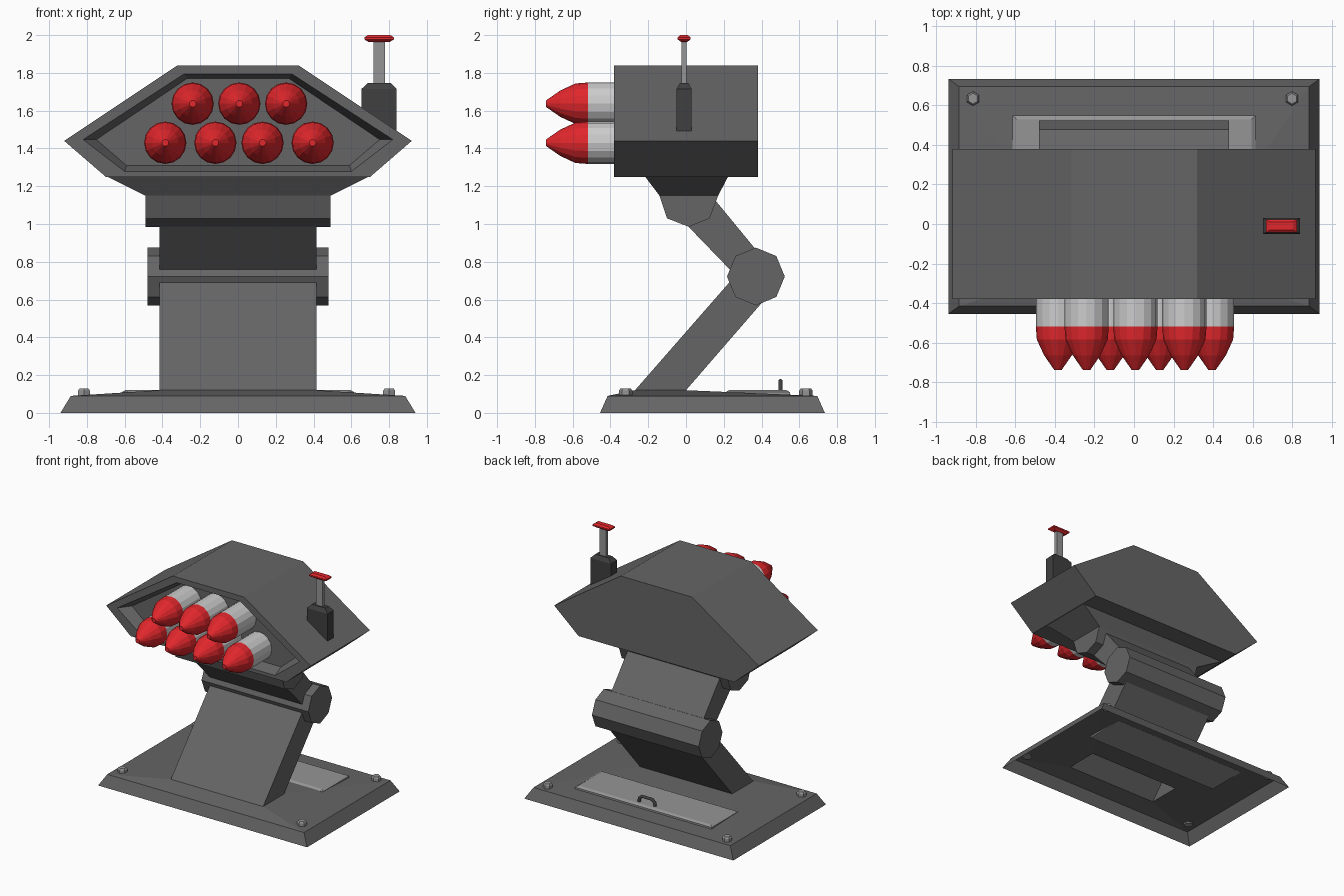
import bpy, bmesh
from math import sin, cos, pi

if "Cube" in bpy.data.objects:
    bpy.data.objects.remove(bpy.data.objects["Cube"])


def material(name, rgb):
    m = bpy.data.materials.new(name)
    m.diffuse_color = (*rgb, 1)
    m.use_nodes = True
    m.node_tree.nodes["Principled BSDF"].inputs["Base Color"].default_value = m.diffuse_color
    return m


RED = material("red", (0.75, 0.02, 0.025))
WHITE = material("light_grey", (0.7, 0.7, 0.7))
BODY = material("body_grey", (0.13, 0.13, 0.13))
DARK = material("dark_grey", (0.05, 0.05, 0.05))
TRIM = material("trim_grey", (0.3, 0.3, 0.3))


def loft(name, rings, mat=BODY, caps=(True, True)):
    """Skin a list of equal-sized point rings, optionally closing the ends."""
    bm = bmesh.new()
    vs = [[bm.verts.new(p) for p in r] for r in rings]
    n = len(vs[0])
    for a, b in zip(vs, vs[1:]):
        for i in range(n):
            j = (i + 1) % n
            bm.faces.new((a[i], a[j], b[j], b[i]))
    if caps[0]:
        bm.faces.new(vs[0][::-1])
    if caps[1]:
        bm.faces.new(vs[-1])
    bmesh.ops.recalc_face_normals(bm, faces=bm.faces)
    me = bpy.data.meshes.new(name)
    bm.to_mesh(me)
    bm.free()
    me.materials.append(mat)
    ob = bpy.data.objects.new(name, me)
    bpy.context.collection.objects.link(ob)
    return ob


def rect(x0, x1, y0, y1, z):
    return [(x0, y0, z), (x1, y0, z), (x1, y1, z), (x0, y1, z)]


def box_ring(cx, cy, hx, hy, z):
    return rect(cx - hx, cx + hx, cy - hy, cy + hy, z)


def side_prism(name, profile, half, caps=(True, True)):
    """Extrude a (y, z) profile across x."""
    return loft(name, [[(x, y, z) for y, z in profile] for x in (-half, half)], caps=caps)


def circle(r, n, start=0.0):
    return [(r * cos(start + 2 * pi * i / n), r * sin(start + 2 * pi * i / n)) for i in range(n)]


# Base: open-bottomed shell rising gently to the foot of the arm
base = loft("base_plate", [rect(-.94, .94, -.455, .735, 0),
                           rect(-.885, .885, -.415, .695, .09),
                           rect(-.415, .415, -.27, 0, .12)], caps=(False, False))

# Lower arm: hollow, open to the underside of the base
loft("lower_arm", [[(-.415, -.27, .12), (.415, -.27, .12), (.415, 0, .12), (-.415, 0, .12)],
                   [(-.415, .27, .737), (.415, .27, .737), (.415, .425, .61), (-.415, .425, .61)]],
     caps=(False, True))

# Elbow and upper arm
side_prism("elbow_joint", [(.37 + a, .722 + b) for a, b in circle(.153, 8)], .48)
side_prism("upper_arm", [(-.02, 1.02), (.26, .73), (.39, .84), (.135, 1.15)], .415)

# Shoulder: half octagon under a flared neck
side_prism("shoulder_joint", [(-.14, 1.15), (-.1, 1.03), (.015, .985), (.125, 1.03), (.17, 1.15)], .49)
loft("flared_neck", [rect(-.49, .49, -.14, .17, 1.15), rect(-.7, .7, -.22, .225, 1.255)])


# Housing: six-sided body with a rim and a recessed front
def hexagon(y, mid, top, bottom):
    (a, za), (b, zb), (c, zc) = mid, top, bottom
    return [(-a, y, za), (-b, y, zb), (b, y, zb), (a, y, za), (c, y, zc), (-c, y, zc)]


outline = ((.92, 1.44), (.32, 1.84), (.7, 1.25))
loft("launcher_housing", [hexagon(.38, *outline), hexagon(-.38, *outline),
                          hexagon(-.38, (.82, 1.447), (.285, 1.795), (.6, 1.278)),
                          hexagon(-.29, (.75, 1.447), (.27, 1.77), (.59, 1.31))])

# Rockets: four below, three above
spots = [(x, 1.43) for x in (-.385, -.12, .13, .395)] + [(x, 1.637) for x in (-.24, .007, .255)]
for x, z in spots:
    def ring(y, r):
        return [(x + a, y, z + b) for a, b in circle(r, 16)]
    loft("rocket_body", [ring(-.27, .112), ring(-.52, .112)], WHITE)
    loft("rocket_nose", [ring(-.52, .112), ring(-.585, .107), ring(-.665, .07), ring(-.74, .018)], RED)

# Antenna: chamfered socket, flat stem, bevelled red cap
ax, ay = .747, -.01
loft("antenna_socket", [box_ring(ax, ay, .093, .04, 1.49), box_ring(ax, ay, .093, .04, 1.715),
                        box_ring(ax, ay, .06, .022, 1.747)], DARK)
loft("antenna_stem", [box_ring(ax, ay, .03, .013, 1.74), box_ring(ax, ay, .03, .013, 1.97)], TRIM)
loft("antenna_cap", [box_ring(ax, ay, .055, .015, 1.963), box_ring(ax, ay, .078, .034, 1.977),
                     box_ring(ax, ay, .078, .034, 1.988), box_ring(ax, ay, .06, .02, 2.0)], RED)

# Access hatch with chamfered edge
loft("hatch", [rect(-.615, .615, .21, .55, .095), rect(-.615, .615, .21, .55, .11),
               rect(-.595, .595, .23, .53, .121)], TRIM)

# Hatch handle
cu = bpy.data.curves.new("hatch_handle", 'CURVE')
cu.dimensions = '3D'
cu.bevel_depth = .013
cu.bevel_resolution = 1
cu.use_fill_caps = True
path = [(-.07, .11), (-.07, .145), (-.045, .168), (.045, .168), (.07, .145), (.07, .11)]
sp = cu.splines.new('POLY')
sp.points.add(len(path) - 1)
for p, (x, z) in zip(sp.points, path):
    p.co = (x, .5, z, 1)
cu.materials.append(DARK)
bpy.context.collection.objects.link(bpy.data.objects.new("hatch_handle", cu))

# Hex bolts at the four corners
for x in (-.815, .8):
    for y in (-.32, .635):
        def hex_ring(r, z):
            return [(x + a, y + b, z) for a, b in circle(r, 6, pi / 6)]
        loft("corner_bolt", [hex_ring(.036, .085), hex_ring(.036, .118), hex_ring(.027, .13)], TRIM)
